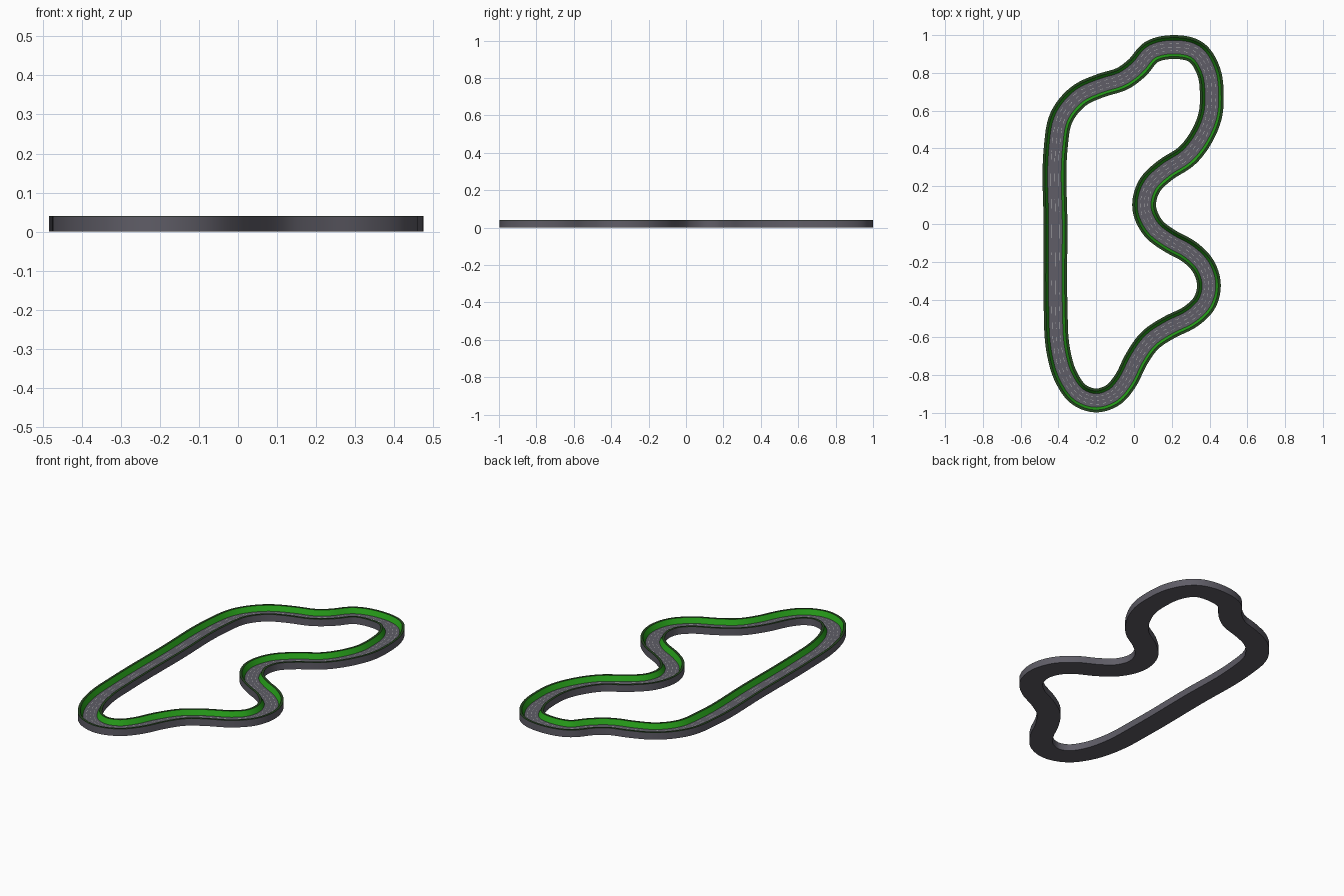
import bpy, bmesh, math
from mathutils import Vector

if "Cube" in bpy.data.objects:
    bpy.data.objects.remove(bpy.data.objects["Cube"])

# Centre line of the circuit, anticlockwise from the long straight
PATH = [(-.415, .40), (-.415, .0), (-.415, -.45), (-.403, -.66), (-.36, -.81), (-.29, -.905),
        (-.20, -.935), (-.11, -.905), (-.045, -.83), (.01, -.72), (.085, -.615), (.19, -.545),
        (.30, -.49), (.375, -.415), (.397, -.32), (.365, -.22), (.29, -.145), (.19, -.09),
        (.10, -.02), (.053, .09), (.08, .20), (.165, .285), (.28, .36), (.365, .475),
        (.405, .58), (.412, .68), (.395, .81), (.33, .91), (.20, .937), (.09, .91),
        (.02, .83), (-.06, .77), (-.17, .735), (-.29, .68), (-.385, .565)]
HALF, RIM, SLOPE = .063, .013, .014
TOP, ROAD = .04, .012


def material(name, rgb):
    m = bpy.data.materials.new(name)
    m.diffuse_color = (*rgb, 1)
    m.use_nodes = True
    m.node_tree.nodes["Principled BSDF"].inputs["Base Color"].default_value = m.diffuse_color
    return m


def spline(points, per=12):
    """Closed centripetal-style spline with tangents scaled by chord length."""
    p = [Vector(q) for q in points]
    n = len(p)
    d = [(p[(i + 1) % n] - p[i]).length for i in range(n)]
    tan = []
    for i in range(n):
        a, b = (p[i] - p[i - 1]) / d[i - 1], (p[(i + 1) % n] - p[i]) / d[i]
        tan.append((a * d[i] + b * d[i - 1]) / (d[i] + d[i - 1]))
    out = []
    for i in range(n):
        a, b, ta, tb = p[i], p[(i + 1) % n], tan[i] * d[i], tan[(i + 1) % n] * d[i]
        for k in range(per):
            t = k / per
            out.append(a * (2*t**3 - 3*t*t + 1) + ta * (t**3 - 2*t*t + t)
                       + b * (3*t*t - 2*t**3) + tb * (t**3 - t*t))
    for _ in range(6):  # even out the curvature
        out = [(out[i - 1] + out[i] * 2 + out[(i + 1) % len(out)]) / 4 for i in range(len(out))]
    return out


LINE = spline(PATH)
N = len(LINE)
SIDE = []
for i in range(N):
    t = (LINE[(i + 1) % N] - LINE[i - 1]).normalized()
    SIDE.append(Vector((-t.y, t.x)))


def at(i, u, z):
    q = LINE[i % N] + SIDE[i % N] * u
    return (q.x, q.y, z)


def finish(name, bm, mats):
    me = bpy.data.meshes.new(name)
    bm.to_mesh(me)
    bm.free()
    for m in mats:
        me.materials.append(m)
    ob = bpy.data.objects.new(name, me)
    bpy.context.collection.objects.link(ob)
    bpy.context.view_layer.objects.active = ob
    ob.select_set(True)
    bpy.ops.object.shade_smooth_by_angle(angle=math.radians(30))
    ob.select_set(False)


def sweep(name, profile, mat):
    """Sweep a closed cross-section round the circuit."""
    bm = bmesh.new()
    rings = [[bm.verts.new(at(i, u, z)) for u, z in profile] for i in range(N)]
    k = len(profile)
    for i in range(N):
        a, b = rings[i], rings[(i + 1) % N]
        for j in range(k):
            bm.faces.new((a[j], a[(j + 1) % k], b[(j + 1) % k], b[j]))
    bmesh.ops.recalc_face_normals(bm, faces=bm.faces)
    finish(name, bm, [mat])


def dashes(name, u, width, mat):
    """Broken painted line following the road."""
    bm = bmesh.new()
    for i in range(0, N, 4):
        for j in (i, i + 1):
            bm.faces.new([bm.verts.new(at(q, u + s * width / 2, ROAD + .0006))
                          for q, s in ((j, 1), (j, -1), (j + 1, -1), (j + 1, 1))])
    bmesh.ops.remove_doubles(bm, verts=bm.verts, dist=1e-5)
    finish(name, bm, [mat])


asphalt = material("asphalt", (.115, .11, .135))
rim = material("dark_rim", (.02, .06, .015))
grass = material("grass", (.02, .35, .01))
paint = material("paint", (.5, .5, .5))

# Channel-shaped roadway with outer walls
a, b = HALF - RIM, HALF - RIM - SLOPE
sweep("road_channel", [(-HALF, 0), (HALF, 0), (HALF, TOP - .001), (a, TOP - .001), (a, ROAD),
                       (-a, ROAD), (-a, TOP - .001), (-HALF, TOP - .001)], asphalt)

# Dark rims and grass banks on both sides
for s, label in ((1, "inner"), (-1, "outer")):
    sweep(label + "_rim", [(s * HALF, TOP - .001), (s * HALF, TOP), (s * a, TOP),
                           (s * a, TOP - .001)], rim)
    sweep(label + "_bank", [(s * a, TOP - .0005), (s * b, ROAD), (s * a, ROAD - .001)], grass)

# Lane markings
for k, u in enumerate((-.02, 0, .02)):
    dashes("lane_line_%d" % (k + 1), u, .002, paint)
